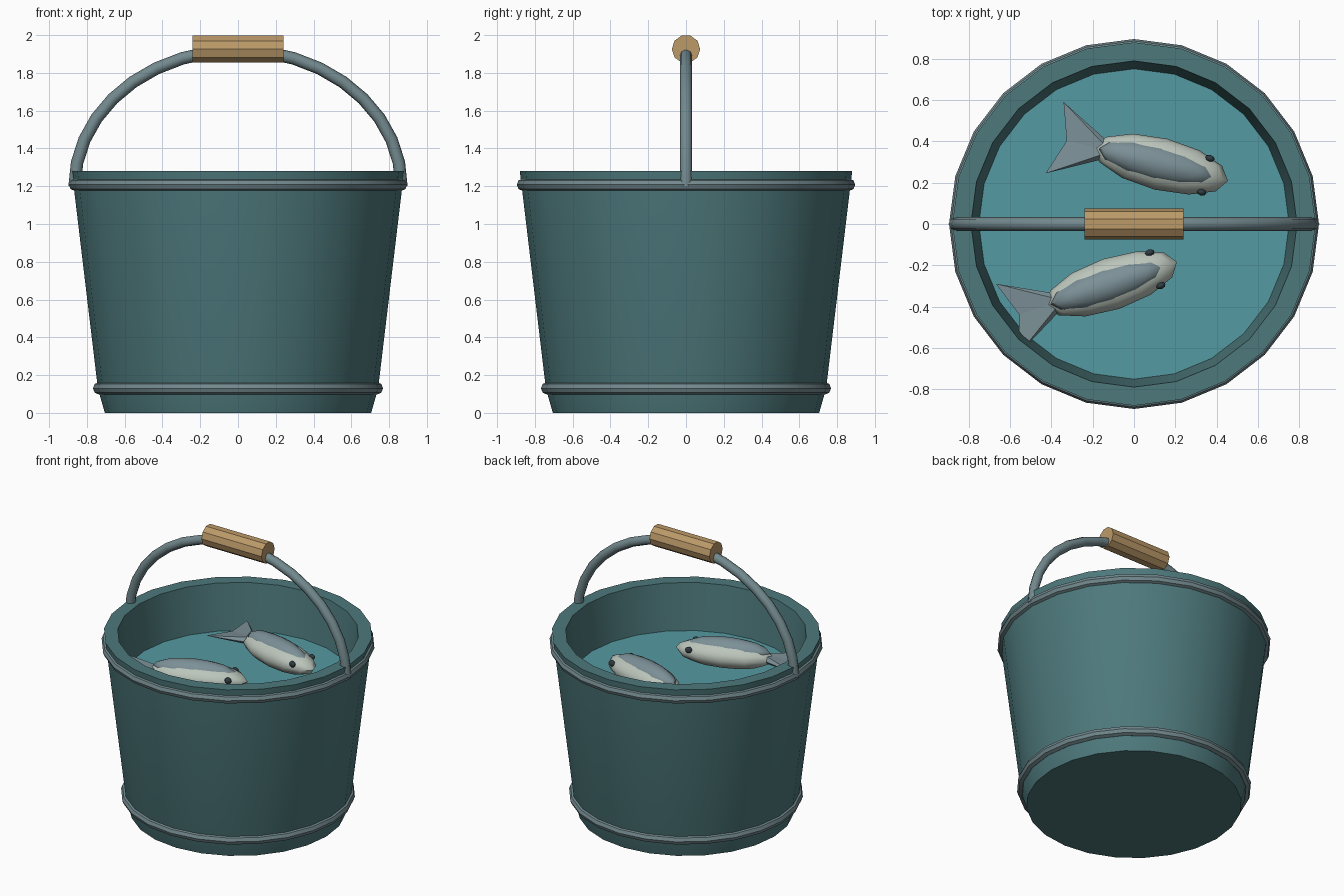
import bpy, bmesh, math
from mathutils import Matrix, Vector

if "Cube" in bpy.data.objects:
    bpy.data.objects.remove(bpy.data.objects["Cube"])


def material(name, rgb):
    m = bpy.data.materials.new(name)
    m.diffuse_color = (*rgb, 1)
    m.use_nodes = True
    m.node_tree.nodes["Principled BSDF"].inputs["Base Color"].default_value = m.diffuse_color
    return m


TEAL = material("teal_paint", (0.075, 0.19, 0.20))
STEEL = material("steel", (0.17, 0.25, 0.27))
WOOD = material("wood", (0.50, 0.32, 0.14))
WATER = material("water", (0.09, 0.32, 0.36))
BELLY = material("fish_belly", (0.50, 0.56, 0.50))
BACK = material("fish_back", (0.20, 0.28, 0.31))
EYE = material("fish_eye", (0.03, 0.045, 0.055))


def add_object(name, bm, mat, angle=35):
    bmesh.ops.recalc_face_normals(bm, faces=bm.faces)
    me = bpy.data.meshes.new(name)
    bm.to_mesh(me)
    bm.free()
    me.materials.append(mat)
    ob = bpy.data.objects.new(name, me)
    bpy.context.collection.objects.link(ob)
    bpy.ops.object.select_all(action='DESELECT')
    ob.select_set(True)
    bpy.context.view_layer.objects.active = ob
    if angle:
        bpy.ops.object.shade_smooth_by_angle(angle=math.radians(angle))
    return ob


def lathe(name, profile, sides, mat, closed=False):
    """Revolve (radius, z) points; cap both ends unless the profile is closed."""
    bm = bmesh.new()
    rings = [[bm.verts.new((r * math.cos(2 * math.pi * i / sides),
                            r * math.sin(2 * math.pi * i / sides), z))
              for i in range(sides)] for r, z in profile]
    pairs = list(zip(rings, rings[1:]))
    if closed:
        pairs.append((rings[-1], rings[0]))
    else:
        bm.faces.new(rings[0])
        bm.faces.new(rings[-1])
    for a, b in pairs:
        for i in range(sides):
            j = (i + 1) % sides
            bm.faces.new((a[i], a[j], b[j], b[i]))
    return add_object(name, bm, mat)


def hoop(name, radius, z, tube=0.033):
    circle = [(radius + tube * math.cos(k * math.pi / 4),
               z + tube * math.sin(k * math.pi / 4)) for k in range(8)]
    lathe(name, circle, 24, STEEL, closed=True)


def ellipsoid(name, place, offset, half, mat, segments=12, rings=8):
    bm = bmesh.new()
    bmesh.ops.create_uvsphere(bm, u_segments=segments, v_segments=rings, radius=1)
    bmesh.ops.transform(bm, verts=bm.verts, matrix=place @ Matrix.Translation(offset)
                        @ Matrix.Diagonal((*half, 1)))
    add_object(name, bm, mat, 60)


def fish(name, x, y, degrees):
    place = Matrix.Translation((x, y, 1.055)) @ Matrix.Rotation(math.radians(degrees), 4, 'Z')
    ellipsoid(name + "_body", place, (0, 0, 0), (0.335, 0.127, 0.092), BELLY)
    ellipsoid(name + "_back", place, (-0.02, 0, 0.035), (0.29, 0.086, 0.075), BACK)
    for side, label in ((1, "left"), (-1, "right")):
        ellipsoid(f"{name}_{label}_eye", place, (0.224, side * 0.084, 0.03),
                  (0.024, 0.017, 0.022), EYE, 8, 6)
    # forked tail with a ridge along its middle
    bm = bmesh.new()
    top, bottom, notch = [bm.verts.new(place @ Vector(p)) for p in
                          ((-0.25, 0, 0.03), (-0.25, 0, -0.03), (-0.47, 0, 0))]
    for side in (1, -1):
        root = bm.verts.new(place @ Vector((-0.25, side * 0.03, 0)))
        tip = bm.verts.new(place @ Vector((-0.53, side * 0.178, 0)))
        for ridge in (top, bottom):
            bm.faces.new((ridge, root, tip))
            bm.faces.new((ridge, tip, notch))
        bm.faces.new((top, root, bottom))
    add_object(name + "_tail", bm, BACK, 0)


# bucket: outer wall, rim, inner wall and floor
lathe("bucket", [(0.705, 0), (0.742, 0.13), (0.87, 1.2), (0.88, 1.28),
                 (0.79, 1.28), (0.65, 0.08)], 24, TEAL)
hoop("lower_hoop", 0.735, 0.13)
hoop("upper_hoop", 0.863, 1.208)

# water surface
lathe("water", [(0.74, 0.90), (0.755, 0.95)], 24, WATER)

# bail handle: half-ellipse swept with a round section
bm = bmesh.new()
rings = []
for i in range(19):
    t = math.pi * i / 18
    centre = Vector((0.865 * math.cos(t), 0, 1.2 + 0.72 * math.sin(t)))
    normal = Vector((0.72 * math.cos(t), 0, 0.865 * math.sin(t))).normalized()
    rings.append([bm.verts.new(centre + 0.033 * (normal * math.cos(k * math.pi / 4)
                  + Vector((0, 1, 0)) * math.sin(k * math.pi / 4))) for k in range(8)])
for a, b in zip(rings, rings[1:]):
    for k in range(8):
        bm.faces.new((a[k], a[(k + 1) % 8], b[(k + 1) % 8], b[k]))
bm.faces.new(rings[0])
bm.faces.new(rings[-1])
add_object("handle", bm, STEEL, 50)

# wooden grip
bm = bmesh.new()
bmesh.ops.create_cone(bm, cap_ends=True, segments=10, radius1=0.075, radius2=0.075, depth=0.48,
                      matrix=Matrix.Translation((0, 0, 1.926)) @ Matrix.Rotation(math.pi / 2, 4, 'Y'))
add_object("grip", bm, WOOD, 0)

# two fish floating on the water
fish("far_fish", 0.13, 0.29, -14)
fish("near_fish", -0.11, -0.29, 18.5)
